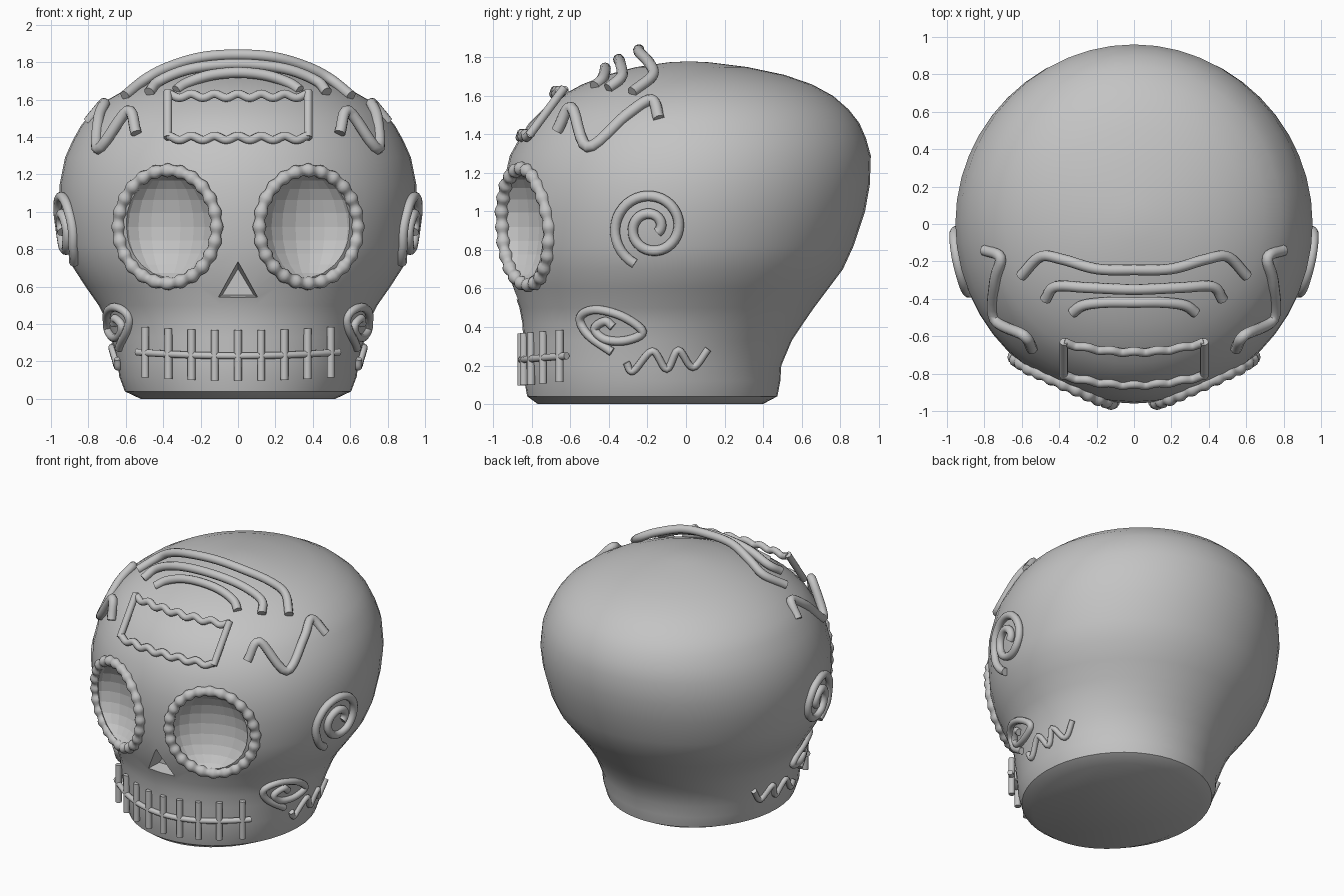
import bpy, bmesh, math
from mathutils import Vector, Matrix

if "Cube" in bpy.data.objects:
    bpy.data.objects.remove(bpy.data.objects["Cube"])

grey = bpy.data.materials.new("grey_clay")
grey.diffuse_color = (0.55, 0.55, 0.55, 1)
grey.use_nodes = True
grey.node_tree.nodes["Principled BSDF"].inputs["Base Color"].default_value = grey.diffuse_color

# Skull section table: height, front y, back y, half width
RINGS = [(0, -.77, .40, .52), (.04, -.825, .475, .605), (.12, -.84, .49, .635),
         (.2, -.845, .495, .645), (.33, -.845, .55, .68), (.42, -.85, .61, .705),
         (.5, -.865, .665, .745), (.6, -.90, .74, .815), (.7, -.93, .815, .88),
         (.82, -.95, .87, .925), (1.0, -.96, .93, .95), (1.14, -.95, .955, .955),
         (1.29, -.915, .96, .925), (1.38, -.865, .935, .885), (1.46, -.815, .90, .84),
         (1.53, -.745, .845, .785), (1.6, -.65, .765, .695), (1.66, -.54, .655, .59),
         (1.71, -.41, .51, .46), (1.75, -.26, .32, .30), (1.775, -.09, .12, .11)]


def section(z):
    """Centre y, half depth and half width of the skull at height z."""
    for a, b in zip(RINGS, RINGS[1:]):
        if z <= b[0]:
            t = (z - a[0]) / (b[0] - a[0])
            f, k, w = (a[i] + (b[i] - a[i]) * t for i in (1, 2, 3))
            return (f + k) / 2, (k - f) / 2, w
    return .01, .1, .1


def front_y(x, z):
    c, d, w = section(z)
    return c - d * math.sqrt(max(0, 1 - (x / w) ** 2))


def side_x(y, z):
    c, d, w = section(z)
    return w * math.sqrt(max(0, 1 - ((y - c) / d) ** 2))


def mesh_object(name, bm, smooth=True):
    bmesh.ops.recalc_face_normals(bm, faces=bm.faces)
    for f in bm.faces:
        f.smooth = smooth
    me = bpy.data.meshes.new(name)
    bm.to_mesh(me)
    bm.free()
    me.materials.append(grey)
    ob = bpy.data.objects.new(name, me)
    bpy.context.collection.objects.link(ob)
    return ob


def to_mesh(ob):
    dg = bpy.context.evaluated_depsgraph_get()
    dg.update()
    return bpy.data.meshes.new_from_object(ob.evaluated_get(dg))


def smooth_path(pts, steps=6):
    """Catmull-Rom path through the given points."""
    p = [Vector(q) for q in pts]
    p = [2 * p[0] - p[1]] + p + [2 * p[-1] - p[-2]]
    out = []
    for a, b, c, d in zip(p, p[1:], p[2:], p[3:]):
        for i in range(steps):
            t = i / steps
            out.append(.5 * (2 * b + (c - a) * t + (2 * a - 5 * b + 4 * c - d) * t * t
                             + (3 * b - a - 3 * c + d) * t ** 3))
    return out + [p[-2]]


def tube(name, path, radius, closed=False, radii=None):
    cu = bpy.data.curves.new(name, 'CURVE')
    cu.dimensions = '3D'
    cu.bevel_depth = radius
    cu.bevel_resolution = 3
    cu.use_fill_caps = True
    sp = cu.splines.new('POLY')
    sp.points.add(len(path) - 1)
    for i, p in enumerate(path):
        sp.points[i].co = (*p, 1)
        sp.points[i].radius = radii[i] if radii else 1
    sp.use_cyclic_u = closed
    tmp = bpy.data.objects.new("tmp", cu)
    bpy.context.collection.objects.link(tmp)
    me = to_mesh(tmp)
    bpy.data.objects.remove(tmp)
    me.materials.clear()
    me.materials.append(grey)
    me.polygons.foreach_set("use_smooth", [True] * len(me.polygons))
    me.set_sharp_from_angle(angle=math.radians(50))
    ob = bpy.data.objects.new(name, me)
    bpy.context.collection.objects.link(ob)
    return ob


def pair(name, path, radius, **kw):
    """One tube on each side of the head."""
    for tag, s in (("right", 1), ("left", -1)):
        tube(name + "_" + tag, [(s * p[0], p[1], p[2]) for p in path], radius, **kw)


# Skull: stacked elliptical sections with a flat base and a pole on top
N = 48
bm = bmesh.new()
loops = []
for z, f, b, w in RINGS:
    loops.append([bm.verts.new((w * math.cos(a), (f + b) / 2 + (b - f) / 2 * math.sin(a), z))
                  for a in (2 * math.pi * i / N for i in range(N))])
for lo, hi in zip(loops, loops[1:]):
    for i in range(N):
        j = (i + 1) % N
        bm.faces.new((lo[i], lo[j], hi[j], hi[i]))
bm.faces.new(loops[0])
pole = bm.verts.new((0, .015, 1.78))
for i in range(N):
    bm.faces.new((loops[-1][i], loops[-1][(i + 1) % N], pole))
skull = mesh_object("skull", bm)
skull.data.set_sharp_from_angle(angle=math.radians(40))

# Eye sockets: shallow faceted hollows
EX, EZ = .377, .92
bm = bmesh.new()
for s in (1, -1):
    m = (Matrix.Translation((s * EX, front_y(EX, EZ), EZ))
         @ Matrix.Rotation(s * math.radians(24), 4, 'Z') @ Matrix.Diagonal((.265, .17, .285, 1)))
    bmesh.ops.create_uvsphere(bm, u_segments=20, v_segments=12, radius=1, matrix=m)
eye_cut = mesh_object("eye_cutter", bm, False)

# Nose: tapered triangular hole
bm = bmesh.new()
tri = [(-.12, -.07), (.12, -.07), (0, .13)]
ends = [[bm.verts.new((x * k, y, .605 + z * k)) for x, z in tri]
        for y, k in ((-1.05, 1.2), (-.78, .7))]
bm.faces.new(ends[0])
bm.faces.new(ends[1])
for i in range(3):
    j = (i + 1) % 3
    bm.faces.new((ends[0][i], ends[0][j], ends[1][j], ends[1][i]))
nose_cut = mesh_object("nose_cutter", bm, False)

for cutter in (eye_cut, nose_cut):
    mod = skull.modifiers.new("cut", 'BOOLEAN')
    mod.operation = 'DIFFERENCE'
    mod.solver = 'EXACT'
    mod.object = cutter
    cutter.hide_render = True
carved = to_mesh(skull)
skull.modifiers.clear()
skull.data = carved
for cutter in (eye_cut, nose_cut):
    bpy.data.objects.remove(cutter)

# Beaded eye rims
BEADS, PER = 24, 6
path, radii = [], []
for i in range(BEADS * PER):
    a = 2 * math.pi * i / (BEADS * PER)
    x, z = EX + .262 * math.cos(a), EZ + .302 * math.sin(a)
    path.append((x, front_y(x, z) - .005, z))
    radii.append(1 + .16 * math.cos(BEADS * a))
pair("eye_rim", path, .033, closed=True, radii=radii)

# Mouth line and stitched teeth
def mouth_y(x):
    return -.855 + .235 * (x / .54) ** 2

xs = [-.54 + 1.08 * i / 24 for i in range(25)]
tube("mouth_line", [(x, mouth_y(x), .23 + .02 * (x / .54) ** 2) for x in xs], .019)
for i in range(-4, 5):
    x = i * .124
    lift = .018 * (i / 4) ** 2
    tube("tooth_bar_%d" % (i + 5), [(x, mouth_y(x), .097 + lift), (x, mouth_y(x), .367 + lift)], .021)

# Forehead frame: two wavy rails and two straight posts
def rail(name, y, z):
    pts = []
    for i in range(61):
        x = -.375 + .75 * i / 60
        wave = .011 * math.cos(2 * math.pi * x / .125)
        pts.append((x, y + .05 * (x / .375) ** 2 + wave * .4, z + wave))
    tube(name, pts, .023)

rail("frame_top", -.685, 1.62)
rail("frame_bottom", -.86, 1.395)
pair("frame_post", [(.375, -.63, 1.645), (.375, -.815, 1.395)], .023)

# Hair strands arching over the crown
STRANDS = [[(.605, -.28, 1.62), (.5, -.175, 1.705), (.38, -.19, 1.77), (.2, -.24, 1.825), (0, -.245, 1.84)],
           [(.475, -.405, 1.64), (.42, -.335, 1.70), (.25, -.34, 1.765), (0, -.35, 1.79)],
           [(.33, -.475, 1.65), (.27, -.435, 1.69), (.15, -.42, 1.73), (0, -.42, 1.745)]]
for i, half in enumerate(STRANDS):
    full = half + [(-x, y, z) for x, y, z in reversed(half[:-1])]
    tube("hair_strand_%d" % (i + 1), smooth_path(full), .029)

# Temple zigzags
pair("temple_zigzag", smooth_path([(.545, -.67, 1.42), (.59, -.595, 1.54), (.745, -.51, 1.335),
                                   (.745, -.31, 1.50), (.715, -.18, 1.58), (.80, -.14, 1.48)]), .03)

# Ear spirals
path = []
for i in range(71):
    t = i / 70
    a = math.radians(245 - 640 * t)
    r = .205 - .165 * t
    y, z = -.18 + r * math.cos(a), .915 + r * math.sin(a)
    path.append((side_x(y, z) + .012, y, z))
pair("ear_spiral", path, .027)


def on_side(points):
    return [(side_x(y, z) + .01, y, z) for _, y, z in smooth_path([(0, *p) for p in points])]


# Cheek spirals
pair("cheek_spiral", on_side([(-.385, .27), (-.51, .36), (-.55, .45), (-.47, .49), (-.33, .455),
                              (-.225, .375), (-.31, .33), (-.42, .335), (-.475, .39),
                              (-.42, .43), (-.38, .40)]), .023)

# Jaw zigzags
pair("jaw_zigzag", on_side([(-.31, .215), (-.275, .17), (-.175, .275), (-.10, .18),
                            (-.04, .28), (.035, .19), (.115, .285)]), .019)
